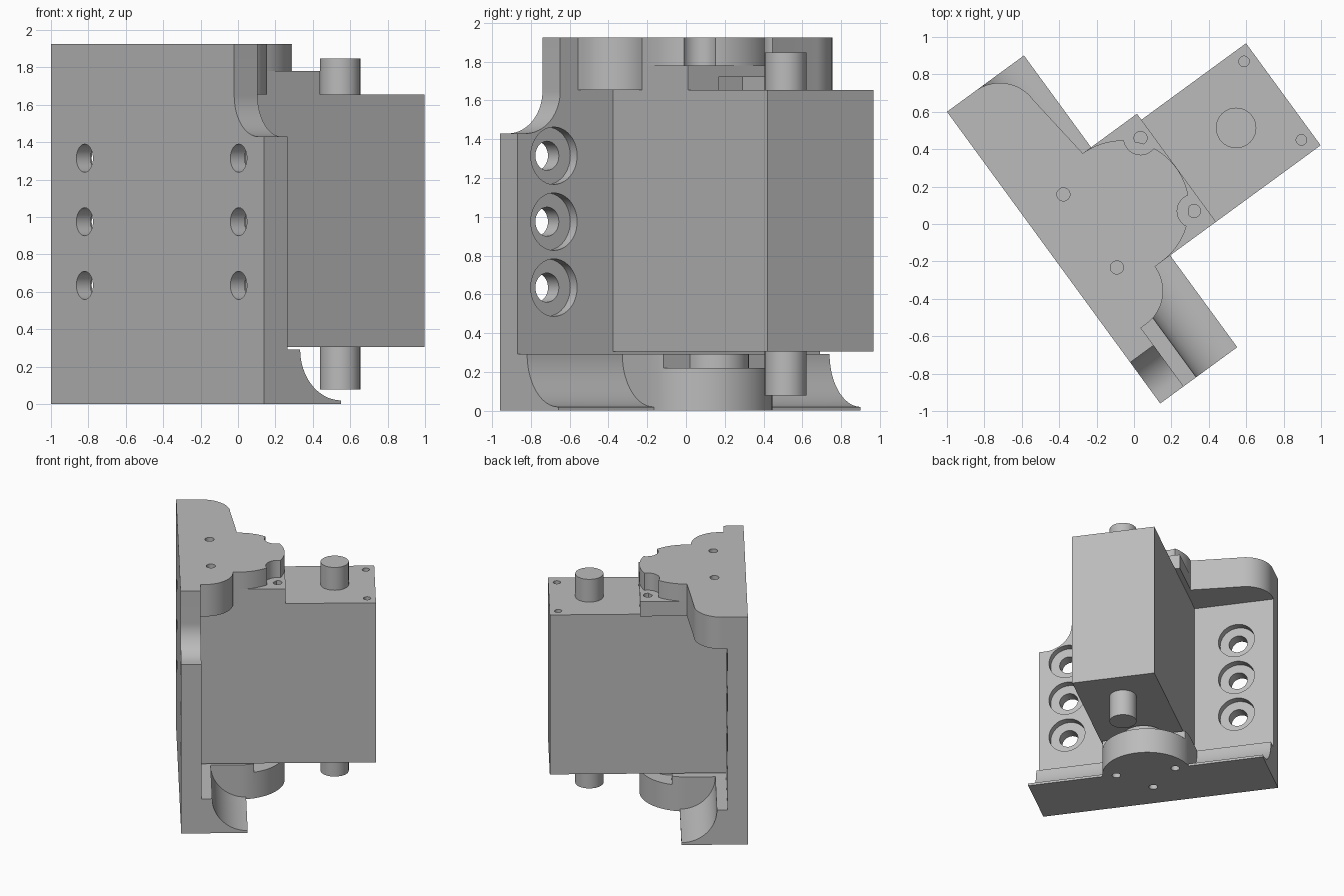
import bpy, bmesh, math
from mathutils import Matrix

if "Cube" in bpy.data.objects:
    bpy.data.objects.remove(bpy.data.objects["Cube"], do_unlink=True)

grey = bpy.data.materials.new("plain_grey")
grey.use_nodes = True
COLOUR = (0.5, 0.5, 0.5, 1)
grey.diffuse_color = COLOUR
grey.node_tree.nodes["Principled BSDF"].inputs["Base Color"].default_value = COLOUR

# Local frame: u along the plate, v out from the plate, z up
PLACE = Matrix.Translation((-1, 0.6, 0)) @ Matrix.Rotation(math.atan2(-0.807, 0.59), 4, "Z")
LENGTH, TOP, MID = 1.932, 1.925, 0.966
THICK, SHELF, HALF = 0.155, 1.655, 0.358


def arc(cu, cv, r, start, end, steps=20):
    angles = [math.radians(start + (end - start) * i / steps) for i in range(steps + 1)]
    return [(cu + r * math.cos(a), cv + r * math.sin(a)) for a in angles]


def prism(name, outline, low, high, axis="z"):
    """Extrude a closed outline along one local axis."""
    place = {"z": lambda a, b, h: (a, b, h),
             "v": lambda a, b, h: (a, h, b),
             "u": lambda a, b, h: (h, a, b)}[axis]
    bm = bmesh.new()
    lower = [bm.verts.new(place(a, b, low)) for a, b in outline]
    upper = [bm.verts.new(place(a, b, high)) for a, b in outline]
    bm.faces.new(lower)
    bm.faces.new(upper)
    n = len(outline)
    for i in range(n):
        j = (i + 1) % n
        bm.faces.new((lower[i], lower[j], upper[j], upper[i]))
    bmesh.ops.recalc_face_normals(bm, faces=bm.faces)
    mesh = bpy.data.meshes.new(name)
    bm.to_mesh(mesh)
    bm.free()
    mesh.materials.append(grey)
    obj = bpy.data.objects.new(name, mesh)
    bpy.context.collection.objects.link(obj)
    return obj


def rect(a0, a1, b0, b1):
    return [(a0, b0), (a1, b0), (a1, b1), (a0, b1)]


def cylinder(name, a, b, r, low, high, axis="z"):
    return prism(name, arc(a, b, r, 0, 360, 40)[:-1], low, high, axis)


def cut(obj, cutters):
    """Subtract the cutters from a part, then remove them."""
    for cutter in cutters:
        cutter.hide_render = True
        mod = obj.modifiers.new("cut", "BOOLEAN")
        mod.operation, mod.solver, mod.object = "DIFFERENCE", "EXACT", cutter
    graph = bpy.context.evaluated_depsgraph_get()
    mesh = bpy.data.meshes.new_from_object(obj.evaluated_get(graph))
    obj.modifiers.clear()
    obj.data = mesh
    for cutter in cutters:
        bpy.data.objects.remove(cutter, do_unlink=True)


parts = []

# Mounting plate with a filleted corner notch and counterbored holes
notch_u, notch_z, fillet = 1.66, 1.43, 0.22
plate = prism("mounting_plate",
              [(0, 0), (LENGTH, 0), (LENGTH, notch_z)]
              + arc(notch_u + fillet, notch_z + fillet, fillet, 270, 180)
              + [(notch_u, TOP), (0, TOP)], 0, THICK, "v")
cutters = []
for u in (0.305, 1.7):
    for z in (0.635, 0.975, 1.315):
        cutters.append(cylinder("bolt_cutter", u, z, 0.075, -0.1, 0.3, "v"))
        cutters.append(cylinder("bore_cutter", u, z, 0.148, 0.095, 0.3, "v"))
cut(plate, cutters)
parts.append(plate)

# Upper flange: rounded ends and a round nose
flange = prism("upper_flange",
               [(0, 0), (1.545, 0)] + arc(1.325, 0.19, 0.22, 0, 90)
               + arc(MID, 0.455, HALF, 0, 180, 40)
               + arc(0.22, 0.19, 0.22, 90, 180), SHELF, TOP)
recess = (0.8, 1.132, 0.57, 0.9)
cutters = [prism("recess_cutter", rect(*recess), 1.6, 1.72)]
for side in (-1, 1):
    u = MID + side * 0.242
    cutters.append(cylinder("notch_cutter", u, 0.753, 0.09, 1.78, 2))
    cutters.append(cylinder("screw_cutter", u, 0.242, 0.035, 1.75, 2))
cut(flange, cutters)
parts.append(flange)

# Pad between the flange nose and the housing
pad = prism("upper_pad", rect(MID - HALF, MID + HALF, 0.3, 0.814), SHELF, 1.78)
cutters = [prism("recess_cutter", rect(*recess), 1.6, 1.72)]
cutters += [cylinder("screw_cutter", MID + s * 0.242, 0.753, 0.035, 1.69, 2) for s in (-1, 1)]
cut(pad, cutters)
parts.append(pad)


# Lower flange with a concave flare, and its round nose
def base_holes():
    spots = [(MID, 0.25), (MID - 0.242, 0.5), (MID + 0.242, 0.5)]
    return [cylinder("base_hole_cutter", u, v, 0.035, -0.1, 0.15) for u, v in spots]


flare = prism("lower_flange",
              [(0, 0), (0.51, 0), (0.51, 0.02)]
              + arc(0.51, 0.292, 0.272, 270, 180) + [(0, 0.292)], 0, LENGTH, "u")
nose = prism("lower_nose", [(MID - HALF, 0), (MID + HALF, 0)]
             + arc(MID, 0.455, HALF, 0, 180, 40), 0, 0.292)
cut(flare, base_holes())
cut(nose, base_holes() + [prism("step_cutter", rect(0.5, 1.5, 0.57, 0.9), 0.22, 0.4)])
boss = cylinder("lower_boss", MID, 0.57, 0.167, 0.2, 0.292)
parts += [flare, nose, boss]

# Motor housing with corner screw holes, and the shaft through it
housing = prism("motor_housing", rect(0.648, 1.324, THICK, 1.507), 0.305, SHELF)
cut(housing, [cylinder("corner_hole_cutter", u, 1.441, 0.028, 1.5, 1.8) for u in (0.72, 1.24)])
parts += [housing, cylinder("output_shaft", 0.982, 1.197, 0.108, 0.078, 1.848)]

# Place and shade everything
bpy.ops.object.select_all(action="DESELECT")
for part in parts:
    part.data.transform(PLACE)
    part.select_set(True)
bpy.context.view_layer.objects.active = parts[0]
bpy.ops.object.shade_smooth_by_angle(angle=math.radians(30))
